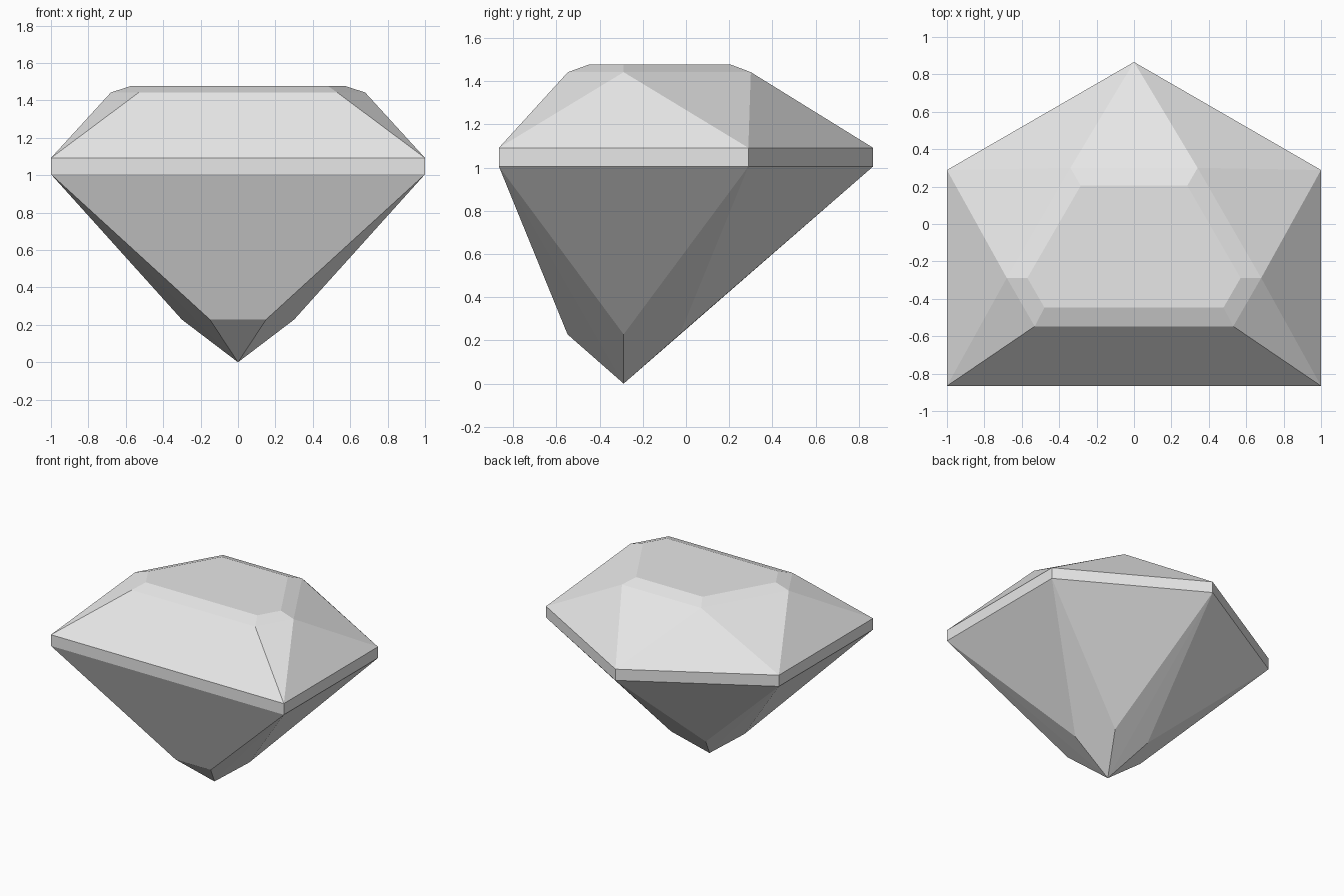
import bpy, bmesh, math
from mathutils import Vector

if "Cube" in bpy.data.objects:
    bpy.data.objects.remove(bpy.data.objects["Cube"])

RADIUS = 2 / math.sqrt(3)
AXIS_Y = -RADIUS / 4          # the cut axis sits forward of the centre


def hexagon(radius, z, phase):
    """Corners of a level hexagon around the cut axis, starting from the +x side."""
    angles = [math.radians(phase + 60 * i) for i in range(6)]
    return [Vector((radius * math.cos(a), AXIS_Y + radius * math.sin(a), z)) for a in angles]


def clipped(radius, z, front_y):
    """Flat-sided hexagon whose front is cut off level at front_y."""
    ring = hexagon(radius, z, 0)
    for corner, side in ((4, 3), (5, 0)):
        t = (front_y - ring[side].y) / (ring[corner].y - ring[side].y)
        ring[corner] = ring[side].lerp(ring[corner], t)
    return ring


def girdle(z):
    """Pointed hexagon missing its front corner."""
    ring = hexagon(RADIUS, z, 30)
    del ring[4]
    return ring


# Facet corners from the bottom point up to the flat table
points = [Vector((0, AXIS_Y, 0))]
points += hexagon(0.3, 0.228, 0)
points += girdle(1.005) + girdle(1.092)
points += clipped(0.68, 1.442, -0.547)
points += clipped(0.57, 1.478, -0.447)

# Wrap the corners in flat facets
bm = bmesh.new()
for p in points:
    bm.verts.new(p)
bmesh.ops.convex_hull(bm, input=bm.verts)
bmesh.ops.dissolve_limit(bm, angle_limit=math.radians(0.5), verts=bm.verts, edges=bm.edges)
bmesh.ops.recalc_face_normals(bm, faces=bm.faces)
mesh = bpy.data.meshes.new("gem")
bm.to_mesh(mesh)
bm.free()

# Plain grey stone
grey = bpy.data.materials.new("light grey")
grey.use_nodes = True
colour = (0.8, 0.8, 0.8, 1)
grey.diffuse_color = colour
grey.node_tree.nodes["Principled BSDF"].inputs["Base Color"].default_value = colour
mesh.materials.append(grey)

gem = bpy.data.objects.new("gem", mesh)
bpy.context.collection.objects.link(gem)
